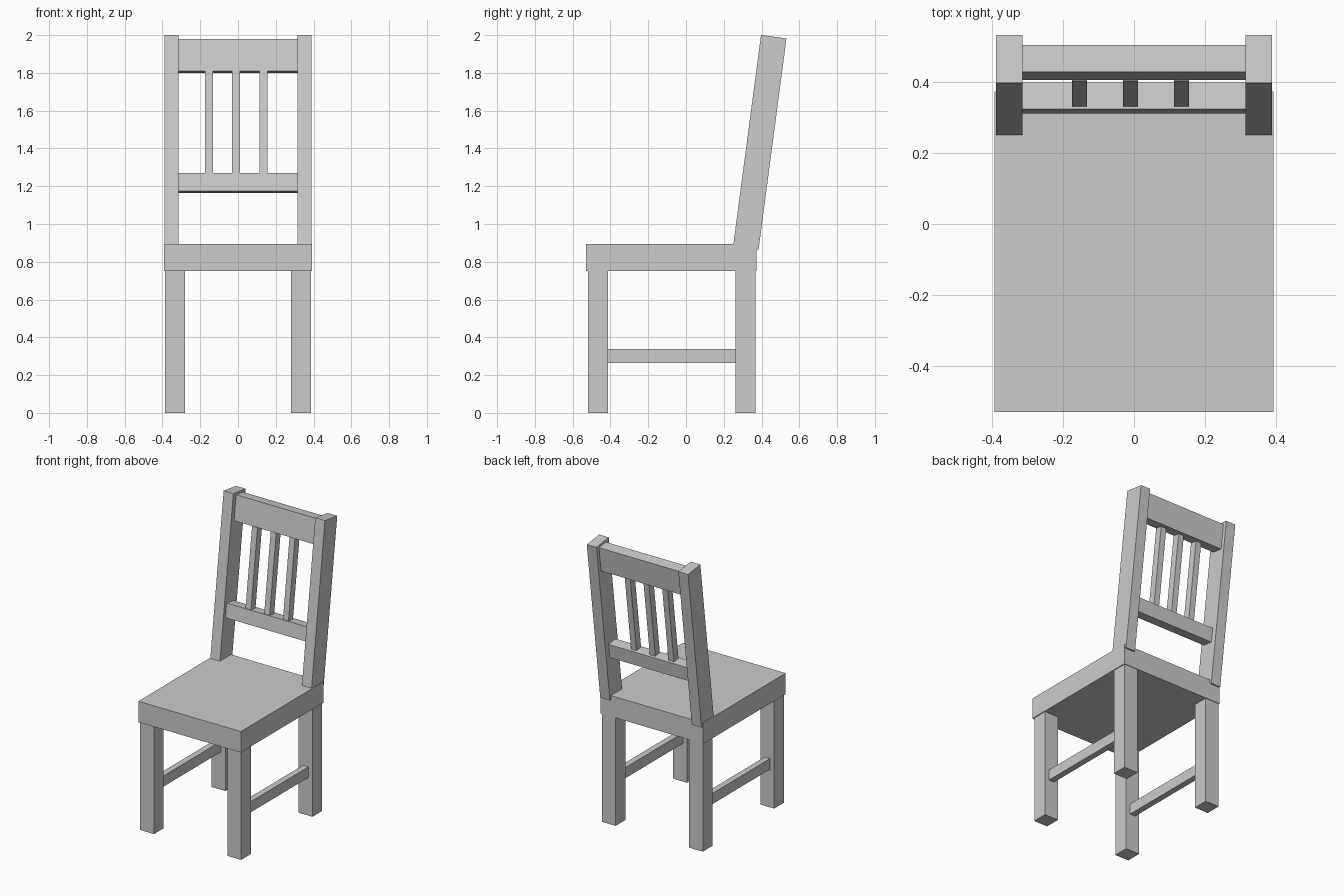
import bpy
import math
from mathutils import Matrix

old = bpy.data.objects.get("Cube")
if old:
    bpy.data.objects.remove(old, do_unlink=True)

# Single plain grey finish
grey = bpy.data.materials.new("plain_grey")
grey.use_nodes = True
COLOUR = (0.6, 0.6, 0.6, 1)
grey.diffuse_color = COLOUR
grey.node_tree.nodes["Principled BSDF"].inputs["Base Color"].default_value = COLOUR

# Backrest frame: origin at the foot of the post fronts, tilted backwards
LEAN = Matrix.Translation((0, 0.251, 0.895)) @ Matrix.Rotation(-math.radians(7.53), 4, "X")


def box(name, x, y, z, frame=Matrix()):
    """Box spanning the (min, max) pairs x, y, z within a frame."""
    bpy.ops.mesh.primitive_cube_add(size=1)
    obj = bpy.context.object
    obj.name = obj.data.name = name
    spans = (x, y, z)
    centre = [(a + b) / 2 for a, b in spans]
    size = [b - a for a, b in spans]
    obj.data.transform(frame @ Matrix.Translation(centre) @ Matrix.Diagonal((*size, 1)))
    obj.data.materials.append(grey)
    return obj


# Seat slab
box("seat", (-0.393, 0.393), (-0.53, 0.373), (0.75, 0.895))

# Legs, side stretchers and leaning posts on both sides
for side, s in (("right", -1), ("left", 1)):
    def span(a, b):
        return tuple(sorted((s * a, s * b)))

    box(side + "_front_leg", span(0.281, 0.387), (-0.518, -0.412), (0, 0.75))
    box(side + "_back_leg", span(0.281, 0.387), (0.263, 0.369), (0, 0.75))
    box(side + "_stretcher", span(0.313, 0.355), (-0.412, 0.263), (0.263, 0.337))
    box(side + "_back_post", span(0.314, 0.388), (0, 0.136), (-0.012, 1.115), LEAN)

# Backrest rails
box("top_rail", (-0.314, 0.314), (0.0335, 0.11), (0.927, 1.099), LEAN)
box("lower_rail", (-0.314, 0.314), (0.0225, 0.099), (0.284, 0.381), LEAN)

# Three upright slats between the rails
for name, x in (("right_slat", -0.153), ("middle_slat", -0.01), ("left_slat", 0.134)):
    box(name, (x - 0.021, x + 0.021), (0.03, 0.08), (0.38, 0.928), LEAN)
